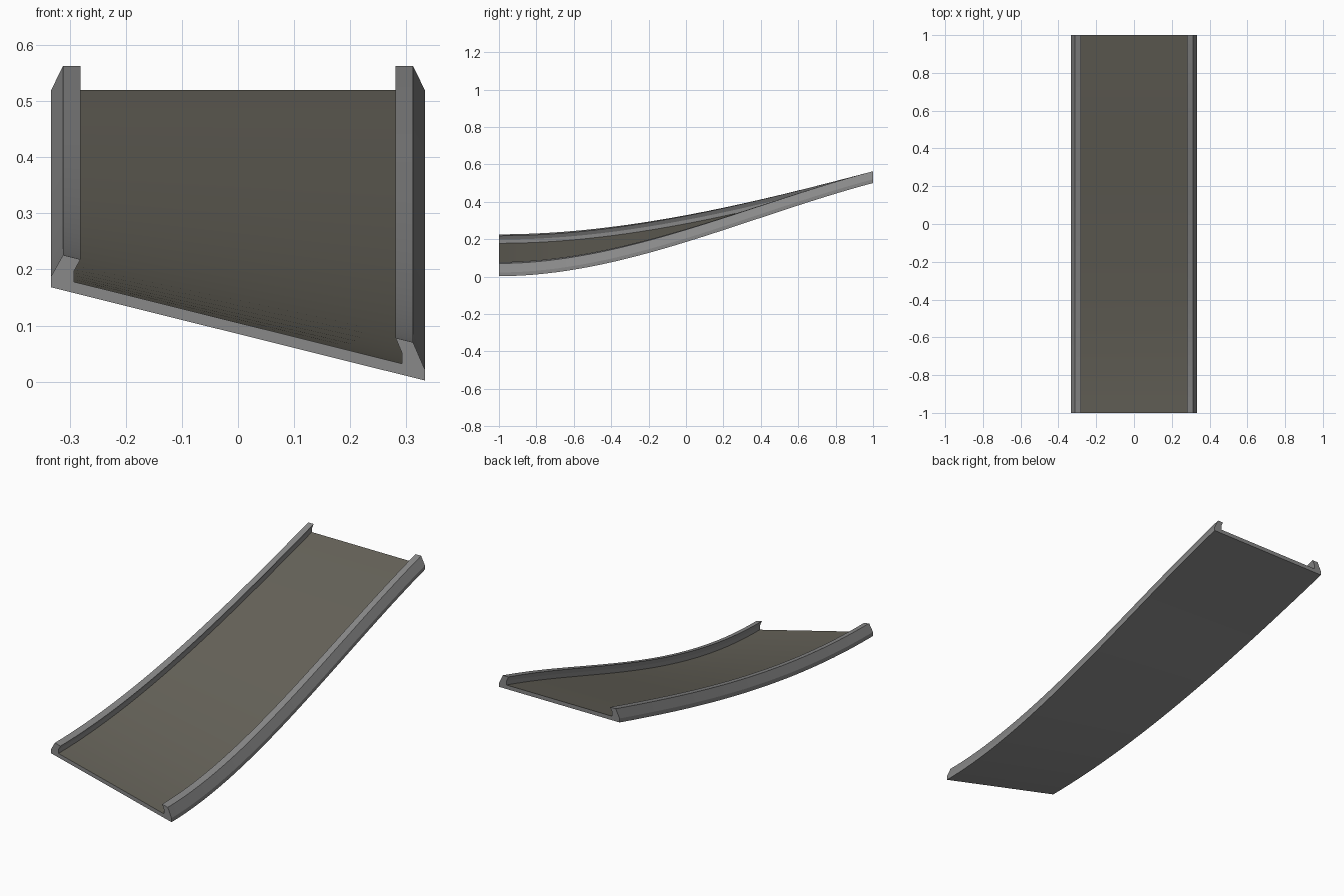
import bpy, bmesh, math

if "Cube" in bpy.data.objects:
    bpy.data.objects.remove(bpy.data.objects["Cube"])

def material(name, col):
    m = bpy.data.materials.new(name)
    m.diffuse_color = (*col, 1)
    m.use_nodes = True
    m.node_tree.nodes["Principled BSDF"].inputs["Base Color"].default_value = m.diffuse_color
    return m

grey = material("kerb grey", (0.25, 0.25, 0.25))
tarmac = material("warm tarmac", (0.135, 0.127, 0.103))

# half cross-section (x, height above the underside), right side, bottom to road edge
half = [(.333, 0), (.333, .02), (.312, .063), (.281, .063), (.292, .04), (.292, .02)]
profile = half + [(-x, h) for x, h in reversed(half)]
ROAD = len(half) - 1          # strip between the two kerbs
STEPS = 32

def rise(t, start, end=.5, slope=.53):
    """Height of one edge: level at the front, given slope at the back."""
    d = end - start
    a = 3 - slope / d
    return start + d * (a * t * t + (1 - a) * t ** 3)

def base(x, t):
    """Underside height: blends the banked left and right edges."""
    f = (x + .333) / .666
    return rise(t, .168) * (1 - f) + rise(t, .002) * f

# banked ramp: sweep the profile from front to back
bm = bmesh.new()
rings = []
for i in range(STEPS + 1):
    t = i / STEPS
    rings.append([bm.verts.new((x, 2 * t - 1, base(x, t) + h)) for x, h in profile])
n = len(profile)
for a, b in zip(rings, rings[1:]):
    for k in range(n):
        j = (k + 1) % n
        f = bm.faces.new((a[k], a[j], b[j], b[k]))
        f.material_index = 1 if k == ROAD else 0
# end caps
bm.faces.new(rings[0])
bm.faces.new(rings[-1][::-1])
bmesh.ops.recalc_face_normals(bm, faces=bm.faces)

mesh = bpy.data.meshes.new("banked_road_ramp")
bm.to_mesh(mesh)
bm.free()
mesh.materials.append(grey)
mesh.materials.append(tarmac)
ramp = bpy.data.objects.new("banked_road_ramp", mesh)
bpy.context.collection.objects.link(ramp)
bpy.context.view_layer.objects.active = ramp
ramp.select_set(True)
bpy.ops.object.shade_smooth_by_angle(angle=math.radians(15))
